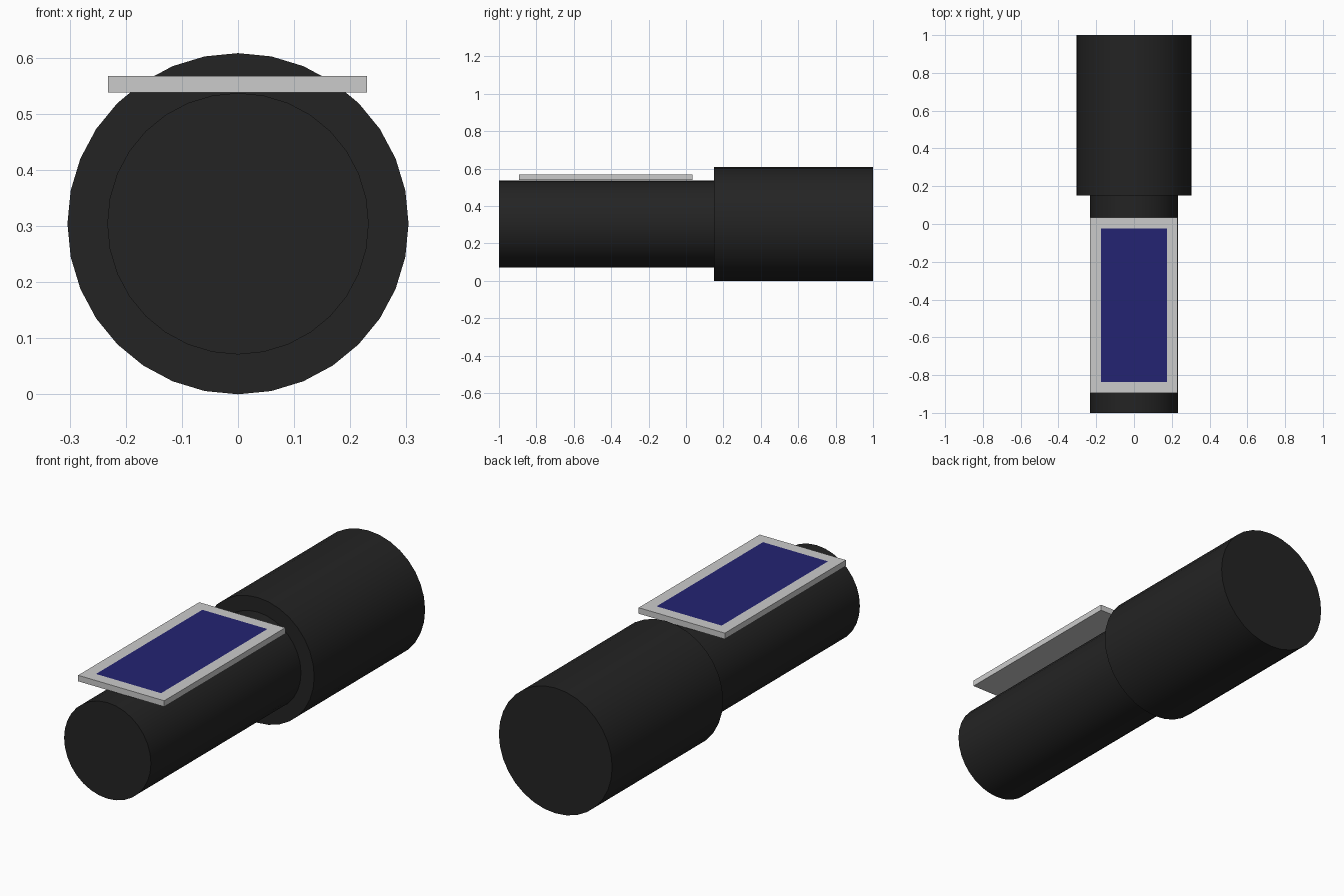
import bpy
import bmesh
import math
from mathutils import Matrix

cube = bpy.data.objects.get("Cube")
if cube:
    bpy.data.objects.remove(cube, do_unlink=True)

AXIS_Z = 0.304


def make_material(name, color):
    mat = bpy.data.materials.new(name)
    mat.use_nodes = True
    mat.diffuse_color = (*color, 1)
    mat.node_tree.nodes["Principled BSDF"].inputs["Base Color"].default_value = (*color, 1)
    return mat


black = make_material("matte black", (0.017, 0.017, 0.017))
silver = make_material("light grey", (0.6, 0.6, 0.6))
blue = make_material("dark blue", (0.017, 0.017, 0.17))


def add_object(name, bm, materials):
    mesh = bpy.data.meshes.new(name)
    bm.to_mesh(mesh)
    bm.free()
    for mat in materials:
        mesh.materials.append(mat)
    obj = bpy.data.objects.new(name, mesh)
    bpy.context.collection.objects.link(obj)
    return obj


def add_barrel(name, radius, y_front, y_back):
    """Capped cylinder lying along y, with a vertex line at the very top."""
    bm = bmesh.new()
    place = (Matrix.Translation((0, (y_front + y_back) / 2, AXIS_Z))
             @ Matrix.Rotation(math.pi / 2, 4, 'X'))
    bmesh.ops.create_cone(bm, cap_ends=True, segments=32, radius1=radius,
                          radius2=radius, depth=y_back - y_front, matrix=place)
    obj = add_object(name, bm, [black])
    bpy.ops.object.select_all(action='DESELECT')
    obj.select_set(True)
    bpy.context.view_layer.objects.active = obj
    bpy.ops.object.shade_smooth_by_angle(angle=math.radians(30))


# Slim handle and wider rear barrel
add_barrel("handle", 0.233, -1.0, 0.15)
add_barrel("rear_barrel", 0.304, 0.15, 1.0)

# Flat plate resting on the handle, with a blue panel inset in its top
bm = bmesh.new()
bmesh.ops.create_cube(bm, size=1, matrix=Matrix.Translation((-0.001, -0.43, 0.5525))
                      @ Matrix.Diagonal((0.462, 0.928, 0.029, 1)))
bm.normal_update()
top = max(bm.faces, key=lambda f: f.normal.z)
bmesh.ops.inset_region(bm, faces=[top], thickness=0.08)
top.material_index = 1
add_object("panel_plate", bm, [silver, blue])
